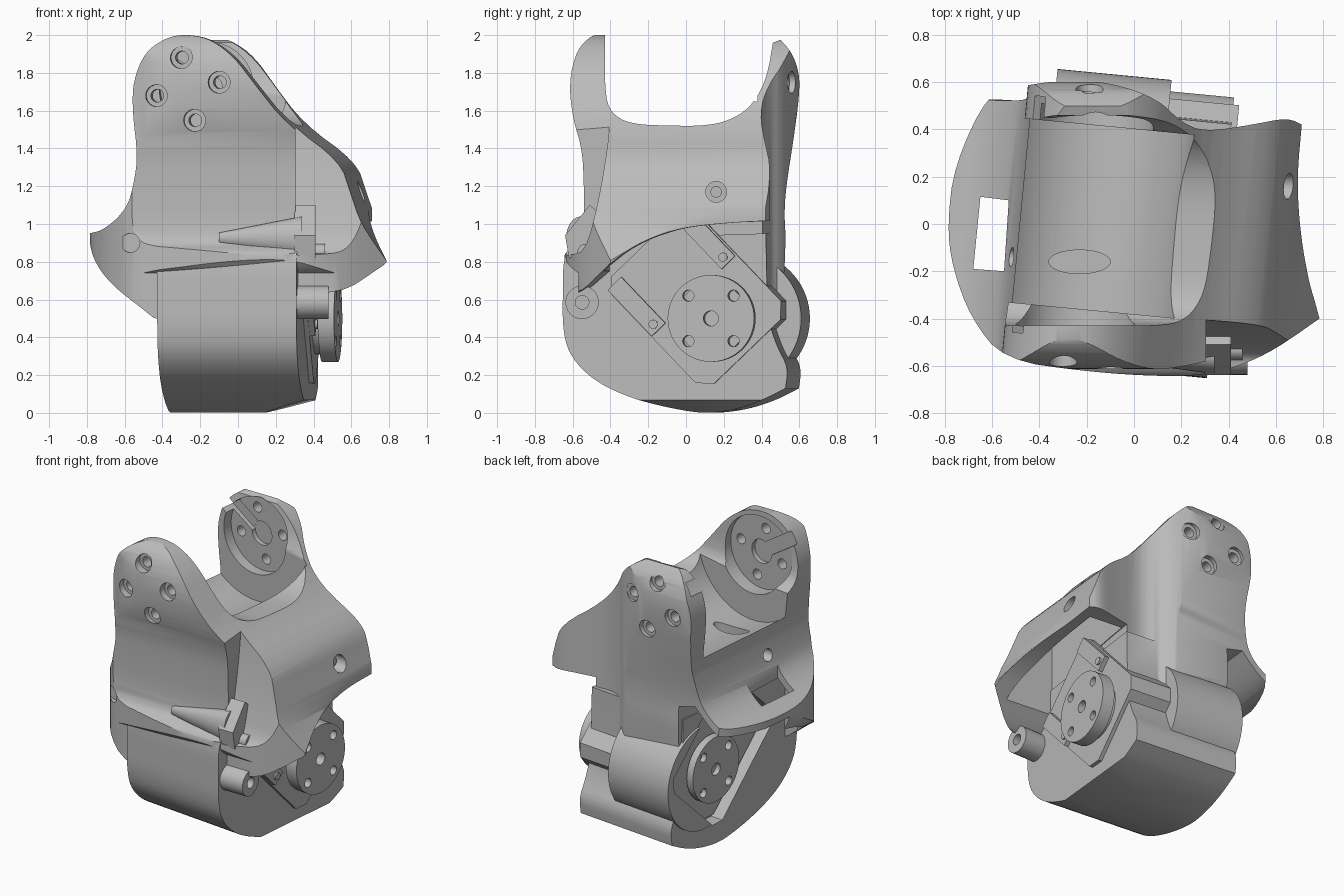
import bpy, bmesh, math
from mathutils import Matrix, Vector

if "Cube" in bpy.data.objects:
    bpy.data.objects.remove(bpy.data.objects["Cube"])

TILT = Matrix.Rotation(math.radians(-5.5), 4, 'Z')
PIVOT = (-0.207, 1.715)      # swing axis of the two ears (x, z), before tilting
HORN = (0.182, 0.5)          # motor axis (y, z), before tilting
parts = []


def soften(points, rounds=2):
    """Round shallow corners of a closed outline and keep sharp ones."""
    pts = [Vector(p) for p in points]
    for _ in range(rounds):
        out = []
        for i, b in enumerate(pts):
            a, c = pts[i - 1], pts[(i + 1) % len(pts)]
            if (b - a).angle(c - b) > 0.9:
                out.append(b)
            else:
                out += [b.lerp(a, 0.25), b.lerp(c, 0.25)]
        pts = out
    return pts


def circle(center, r, r2=None, n=48):
    r2 = r2 or r
    return [(center[0] + r * math.cos(2 * math.pi * i / n),
             center[1] + r2 * math.sin(2 * math.pi * i / n)) for i in range(n)]


def rect(a0, a1, b0, b1):
    return [(a0, b0), (a1, b0), (a1, b1), (a0, b1)]


def prism(name, pts, axis, lo, hi, tilt=False, scale=1.0, keep=False):
    """Extrude an outline along an axis, optionally scaling the far end."""
    mid = sum((Vector(p) for p in pts), Vector((0, 0))) / len(pts)
    place = {'x': lambda u, v, t: (t, u, v),
             'y': lambda u, v, t: (u, t, v),
             'z': lambda u, v, t: (u, v, t)}[axis]
    bm = bmesh.new()
    rings = []
    for t, s in ((lo, 1.0), (hi, scale)):
        ring = [mid + (Vector(p) - mid) * s for p in pts]
        rings.append([bm.verts.new(place(p.x, p.y, t)) for p in ring])
    bm.faces.new(rings[0])
    bm.faces.new(rings[1])
    for i in range(len(pts)):
        bm.faces.new((rings[0][i - 1], rings[0][i], rings[1][i], rings[1][i - 1]))
    bmesh.ops.recalc_face_normals(bm, faces=bm.faces)
    mesh = bpy.data.meshes.new(name)
    bm.to_mesh(mesh)
    bm.free()
    if tilt:
        mesh.transform(TILT)
    obj = bpy.data.objects.new(name, mesh)
    bpy.context.collection.objects.link(obj)
    if keep:
        parts.append(obj)
    return obj


def combine(obj, *others, op='DIFFERENCE'):
    for other in others:
        mod = obj.modifiers.new("combine", 'BOOLEAN')
        mod.operation, mod.solver, mod.object = op, 'EXACT', other
        bpy.context.view_layer.objects.active = obj
        bpy.ops.object.modifier_apply(modifier=mod.name)
        bpy.data.objects.remove(other)
    return obj


# Upper shell: front, side and plan outlines intersected
front = soften([(-0.5, 1.2), (-0.475, 1.36), (-0.505, 1.6), (-0.5, 1.76), (-0.435, 1.91),
                (-0.325, 1.99), (-0.215, 2.005), (-0.085, 1.975), (0.04, 1.88), (0.14, 1.75),
                (0.31, 1.53), (0.58, 1.33), (0.635, 1.17), (0.695, 1.0), (0.825, 0.8), (0.66, 0.65),
                (0.36, 0.62), (0.35, 0.47), (-0.35, 0.47), (-0.46, 0.56), (-0.64, 0.69),
                (-0.75, 0.82), (-0.79, 0.95), (-0.7, 0.96), (-0.6, 1.02), (-0.53, 1.1)])
side = soften([(-0.43, 2.01), (-0.5, 2.0), (-0.58, 1.92), (-0.62, 1.75), (-0.6, 1.56),
               (-0.55, 1.4), (-0.54, 1.2), (-0.54, 1.0), (-0.56, 0.9), (-0.63, 0.86),
               (-0.65, 0.82), (-0.61, 0.77), (-0.57, 0.74), (-0.57, 0.4), (0.5, 0.4),
               (0.53, 0.9), (0.52, 1.05), (0.53, 1.2), (0.57, 1.45), (0.6, 1.68),
               (0.6, 1.8), (0.56, 1.91), (0.5, 1.975), (0.46, 1.96), (0.43, 1.78),
               (0.36, 1.64), (0.26, 1.56), (0.12, 1.52), (-0.1, 1.52), (-0.3, 1.53),
               (-0.4, 1.59), (-0.43, 1.7)])
plan = soften([(-0.5, 0.58), (-0.3, 0.61), (-0.1, 0.6), (0.1, 0.53), (0.2, 0.43), (0.3, 0.39),
               (0.5, 0.42), (0.65, 0.45), (0.71, 0.42), (0.69, 0.2), (0.7, 0.0), (0.73, -0.2),
               (0.785, -0.4), (0.6, -0.53), (0.45, -0.6), (0.3, -0.64), (0.1, -0.645),
               (-0.2, -0.625), (-0.55, -0.575), (-0.69, -0.4), (-0.77, -0.18), (-0.79, 0.0),
               (-0.76, 0.25), (-0.62, 0.55)])
shell = prism("shell", front, 'y', -1, 1, tilt=True, keep=True)
combine(shell, prism("side", side, 'x', -1.1, 1.1), prism("plan", plan, 'z', -0.5, 2.5),
        op='INTERSECT')

# Step where the front wall turns back into the side panel, above the ledge
step = [(-1, 0.83), (-0.6, 0.83), (-0.53, 0.87), (-0.48, 1.05), (-0.44, 1.25), (-0.41, 1.45),
        (-0.4, 1.62), (-1, 1.62)]
combine(shell, prism("cutter", soften(step), 'x', 0.305, 1.2))

# Round trough between the ears
combine(shell, prism("cutter", circle(PIVOT, 0.43, n=96), 'y', -0.38, 0.4, tilt=True))

# Hollows under the side panel and behind the curved wing wall
panel_hollow = [(0.36, 0.3), (0.36, 1.27), (0.49, 1.22), (0.56, 1.1), (0.63, 0.93),
                (0.71, 0.78), (0.73, 0.3)]
panel_edge = [(-0.8, 0.3), (-0.8, 0.56), (-0.52, 0.62), (-0.35, 0.77), (-0.2, 0.89), (0.0, 0.97),
              (0.2, 1.0), (0.52, 1.02), (0.9, 1.02), (0.9, 0.3)]
wing_hollow = [(-1, 0.3), (-1, 0.9), (-0.72, 0.9), (-0.61, 0.95), (-0.48, 1.08),
               (-0.36, 1.05), (-0.36, 0.3)]
wing_inside = [(-1.2, 0.0), (-0.74, 0.0), (-0.72, -0.15), (-0.65, -0.33), (-0.51, -0.47),
               (-0.2, -0.47), (-0.2, 0.9), (-1.2, 0.9)]
hollow = prism("wing_hollow", soften(wing_hollow), 'y', -0.9, 0.95, tilt=True)
combine(hollow, prism("wing_inside", wing_inside, 'z', 0, 2), op='INTERSECT')
combine(shell, hollow,
        prism("cutter", soften(panel_hollow), 'y', -0.37, 0.39, tilt=True),
        prism("cutter", soften(panel_edge), 'x', 0.355, 1.2, tilt=True))

# Lower barrel with a chamfered end, and the rear drum
barrel_outline = soften([(-0.5, 0.92), (-0.58, 0.88), (-0.618, 0.81), (-0.62, 0.62), (-0.62, 0.45),
                         (-0.59, 0.32), (-0.5, 0.21), (-0.38, 0.13), (-0.2, 0.06), (0.0, 0.012),
                         (0.13, -0.003), (0.3, 0.02), (0.45, 0.07), (0.565, 0.13), (0.58, 0.24),
                         (0.52, 0.35), (0.47, 0.5), (0.46, 0.95)])
barrel = prism("barrel", barrel_outline, 'x', -0.37, 0.37, tilt=True)
chamfer = [(0.13, 0.0), (0.63, 0.14), (0.63, -0.3), (0.13, -0.3)]
combine(barrel, prism("cutter", chamfer, 'y', -1, 1, tilt=True))
drum = prism("drum", circle((0.27, 0.5), 0.352, n=72), 'x', -0.385, 0.1, tilt=True)
combine(shell, barrel, drum, op='UNION')


def servo_point(a, b):
    return (0.69 * a + 0.72 * b + 0.04, -0.72 * a + 0.69 * b)


def servo_outline(grow=0.0):
    a0, a1, b0, b1, c = -0.8 - grow, -0.01 + grow, 0.145 - grow, 0.775 + grow, 0.07
    loop = [(a0 + c, b0), (a1 - c, b0), (a1, b0 + c), (a1, b1 - c),
            (a1 - c, b1), (a0 + c, b1), (a0, b1 - c), (a0, b0 + c)]
    return [servo_point(a, b) for a, b in loop]


# Motor pocket in the wing side, slot, oval opening and screw holes
combine(shell,
        prism("cutter", servo_outline(0.015), 'x', -0.43, -0.28, tilt=True),
        prism("cutter", [(-0.65, 0.115), (-0.53, 0.1), (-0.55, -0.2), (-0.68, -0.19)],
              'z', 0.6, 1.5),
        prism("cutter", circle((-0.23, -0.16), 0.13, 0.05), 'z', 1.2, 1.45),
        prism("cutter", circle((0.16, 1.17), 0.055), 'x', 0.45, 1),
        prism("cutter", circle((-0.14, 1.2), 0.04), 'x', -0.7, -0.42),
        prism("cutter", circle((-0.57, 0.9), 0.05), 'y', -0.9, -0.5))

# Ears: horn recess, slanted keyway and four counterbored holes each
along = Vector((math.cos(math.radians(147)), math.sin(math.radians(147))))
across = Vector((-along.y, along.x)) * 0.045
hub = Vector(PIVOT)
keyway = [hub - across, hub + along * 0.45 - across, hub + along * 0.45 + across, hub + across]
combine(shell,
        prism("cutter", circle(PIVOT, 0.25, n=64), 'y', -0.475, 0.47, tilt=True),
        prism("cutter", keyway, 'y', -0.505, 0.5, tilt=True),
        prism("cutter", circle(PIVOT, 0.08), 'y', -0.506, 0.501, tilt=True))
for k in range(4):
    ang = math.radians(12 + 90 * k)
    spot = (PIVOT[0] + 0.17 * math.cos(ang), PIVOT[1] + 0.17 * math.sin(ang))
    combine(shell,
            prism("cutter", circle(spot, 0.034, n=24), 'y', -0.9, 0.9, tilt=True),
            prism("cutter", circle(spot, 0.058, n=24), 'y', -0.9, -0.58, tilt=True),
            prism("cutter", circle(spot, 0.058, n=24), 'y', 0.54, 0.9, tilt=True))

# Motor body with two side rails and screws
prism("motor_body", servo_outline(), 'x', -0.3, 0.395, tilt=True, keep=True)
for side_name, b in (("lower", 0.2), ("upper", 0.715)):
    rail = [servo_point(*p) for p in rect(-0.76, -0.42, b - 0.05, b + 0.05)]
    prism(side_name + "_motor_rail", rail, 'x', 0.38, 0.425, tilt=True, keep=True)
    prism(side_name + "_rail_screw", circle(servo_point(-0.46, b), 0.024, n=20),
          'x', 0.4, 0.437, tilt=True, keep=True)

# Motor horns on both ends
for name, y, lo, hi, r in (("outer_horn", HORN[0], 0.43, 0.515, 0.23),
                           ("inner_horn", HORN[0] - 0.04, -0.365, -0.315, 0.22)):
    horn = prism(name, circle((y, HORN[1]), r, n=64), 'x', lo, hi, tilt=True, keep=True)
    for k in range(4):
        ang = math.radians(45 + 90 * k)
        spot = (y + 0.17 * math.cos(ang), HORN[1] + 0.17 * math.sin(ang))
        combine(horn, prism("cutter", circle(spot, 0.03, n=20), 'x', lo - 0.1, hi + 0.1, tilt=True))
    combine(horn, prism("cutter", circle((y, HORN[1]), 0.04, n=24),
                        'x', lo - 0.1, hi + 0.1, tilt=True))
prism("horn_hub", circle(HORN, 0.19), 'x', 0.38, 0.44, tilt=True, keep=True)
prism("inner_hub", circle(HORN, 0.15), 'x', -0.33, -0.29, tilt=True, keep=True)

# Tapered fairing on the front ledge, with its bracket and pin
prism("front_fairing", circle((-0.555, 0.925), 0.08, 0.115, n=32), 'x', 0.34, -0.1,
      scale=0.25, keep=True)
bracket = [(-0.62, 0.82), (-0.5, 0.82), (-0.46, 1.06), (-0.51, 1.1), (-0.64, 0.94)]
prism("fairing_bracket", bracket, 'x', 0.3, 0.41, keep=True)
pin = prism("bracket_pin", circle((-0.53, 0.85), 0.045, n=28), 'x', 0.37, 0.46, keep=True)
combine(pin, prism("cutter", circle((-0.53, 0.85), 0.022, n=20), 'x', 0.43, 0.6))

# Pivot boss under the ledge and the panel screw
boss = prism("pivot_boss", circle((-0.55, 0.585), 0.088), 'x', 0.28, 0.48, keep=True)
combine(boss, prism("cutter", circle((-0.55, 0.585), 0.036, n=24), 'x', 0.4, 0.7))
prism("panel_screw", circle((0.16, 1.17), 0.03, n=24), 'x', 0.5, 0.61, keep=True)

# Single grey finish, smooth curves with crisp edges
grey = bpy.data.materials.new("matte_grey")
grey.use_nodes = True
colour = (0.5, 0.5, 0.5, 1)
grey.diffuse_color = colour
grey.node_tree.nodes["Principled BSDF"].inputs["Base Color"].default_value = colour
for obj in parts:
    obj.data.materials.clear()
    obj.data.materials.append(grey)
    bpy.ops.object.select_all(action='DESELECT')
    obj.select_set(True)
    bpy.context.view_layer.objects.active = obj
    bpy.ops.object.shade_smooth_by_angle(angle=math.radians(30))
